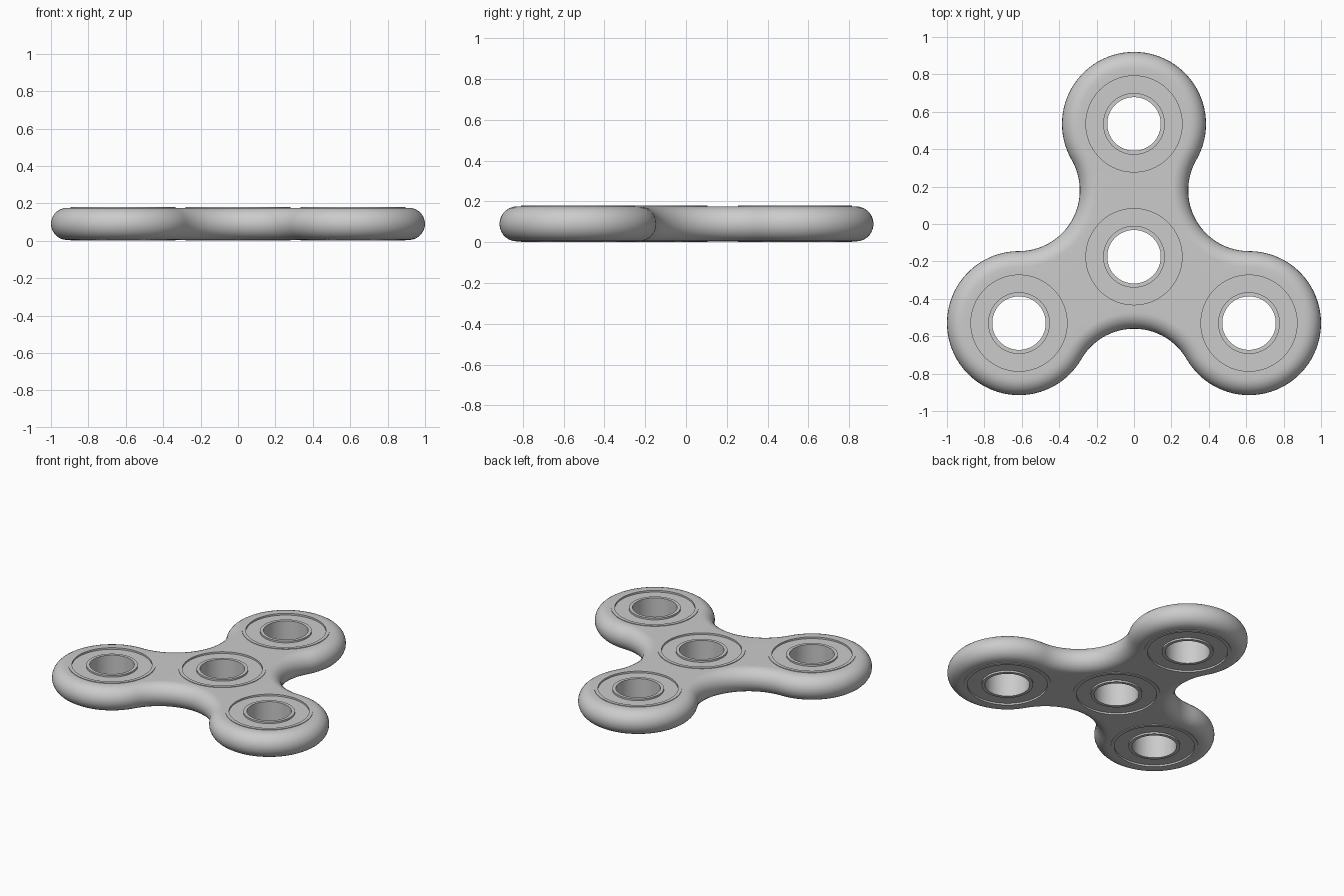
import bpy, bmesh
from math import sin, cos, pi, radians

if "Cube" in bpy.data.objects:
    bpy.data.objects.remove(bpy.data.objects["Cube"])

D, R = 0.71, 0.385            # lobe distance from hub, lobe radius
HUB = (0.0, -0.175)
Z0, Z1, ZT = 0.004, 0.176, 0.18   # body bottom, body top, bearing top
CUT = 0.27


def polar(c, r, deg):
    return (c[0] + r * cos(radians(deg)), c[1] + r * sin(radians(deg)))


CENTRES = [HUB] + [polar(HUB, D, 90 + 120 * k) for k in range(3)]


def outline(inset):
    """Three lobes joined by tangent concave arcs, moved inward by inset."""
    pts = []
    for a in (90, 210, 330):
        lobe, waist = polar(HUB, D, a), polar(HUB, D, a + 60)
        pts += [polar(lobe, R - inset, a - 120 + 240 * i / 56) for i in range(56)]
        pts += [polar(waist, D - R + inset, a - 60 - 120 * i / 26) for i in range(26)]
    return pts


def finish(bm, name):
    bmesh.ops.recalc_face_normals(bm, faces=bm.faces[:])
    me = bpy.data.meshes.new(name)
    bm.to_mesh(me)
    bm.free()
    ob = bpy.data.objects.new(name, me)
    bpy.context.collection.objects.link(ob)
    bpy.ops.object.select_all(action='DESELECT')
    bpy.context.view_layer.objects.active = ob
    ob.select_set(True)
    bpy.ops.object.shade_smooth_by_angle(angle=radians(30))
    ob.modifiers.new("weighted", 'WEIGHTED_NORMAL').keep_sharp = True
    return ob


def bridge(bm, a, b):
    n = len(a)
    for i in range(n):
        bm.faces.new((a[i], a[(i + 1) % n], b[(i + 1) % n], b[i]))


def loop_edges(bm, ring):
    out = []
    for i in range(len(ring)):
        pair = (ring[i - 1], ring[i])
        out.append(bm.edges.get(pair) or bm.edges.new(pair))
    return out


# Body: full-round edge, flat faces with four round holes
bm = bmesh.new()
h, mid, steps = (Z1 - Z0) / 2, (Z0 + Z1) / 2, 14
rings = []
for s in range(steps + 1):
    t = -pi / 2 + pi * s / steps
    rings.append([bm.verts.new((x, y, mid + h * sin(t)))
                  for x, y in outline(h * (1 - cos(t)))])
for a, b in zip(rings, rings[1:]):
    bridge(bm, a, b)
edges_low, edges_high = loop_edges(bm, rings[0]), loop_edges(bm, rings[-1])
for c in CENTRES:
    low, high = ([bm.verts.new((*polar(c, CUT, 360 * i / 64), z)) for i in range(64)]
                 for z in (Z0, Z1))
    bridge(bm, low, high)
    edges_low += loop_edges(bm, low)
    edges_high += loop_edges(bm, high)
bmesh.ops.triangle_fill(bm, edges=edges_low, use_beauty=True, normal=(0, 0, -1))
bmesh.ops.triangle_fill(bm, edges=edges_high, use_beauty=True, normal=(0, 0, 1))
finish(bm, "spinner_body")

# Bearings: raised outer and inner rims with a shallow groove between, open bore
G = 0.012
half = [(0.28, Z1 - 0.003), (0.28, ZT), (0.257, ZT), (0.257, ZT - G),
        (0.165, ZT - G), (0.165, ZT), (0.143, ZT)]
profile = half + [(r, ZT - z) for r, z in reversed(half)]
profile = [(CUT, Z1 - 0.003)] + profile + [(CUT, Z0 + 0.003)]
for c, name in zip(CENTRES, ("hub", "rear", "left", "right")):
    bm = bmesh.new()
    rings = [[bm.verts.new((*polar(c, r, 360 * i / 96), z)) for i in range(96)]
             for r, z in profile]
    for a, b in zip(rings, rings[1:] + rings[:1]):
        bridge(bm, a, b)
    finish(bm, name + "_bearing")
